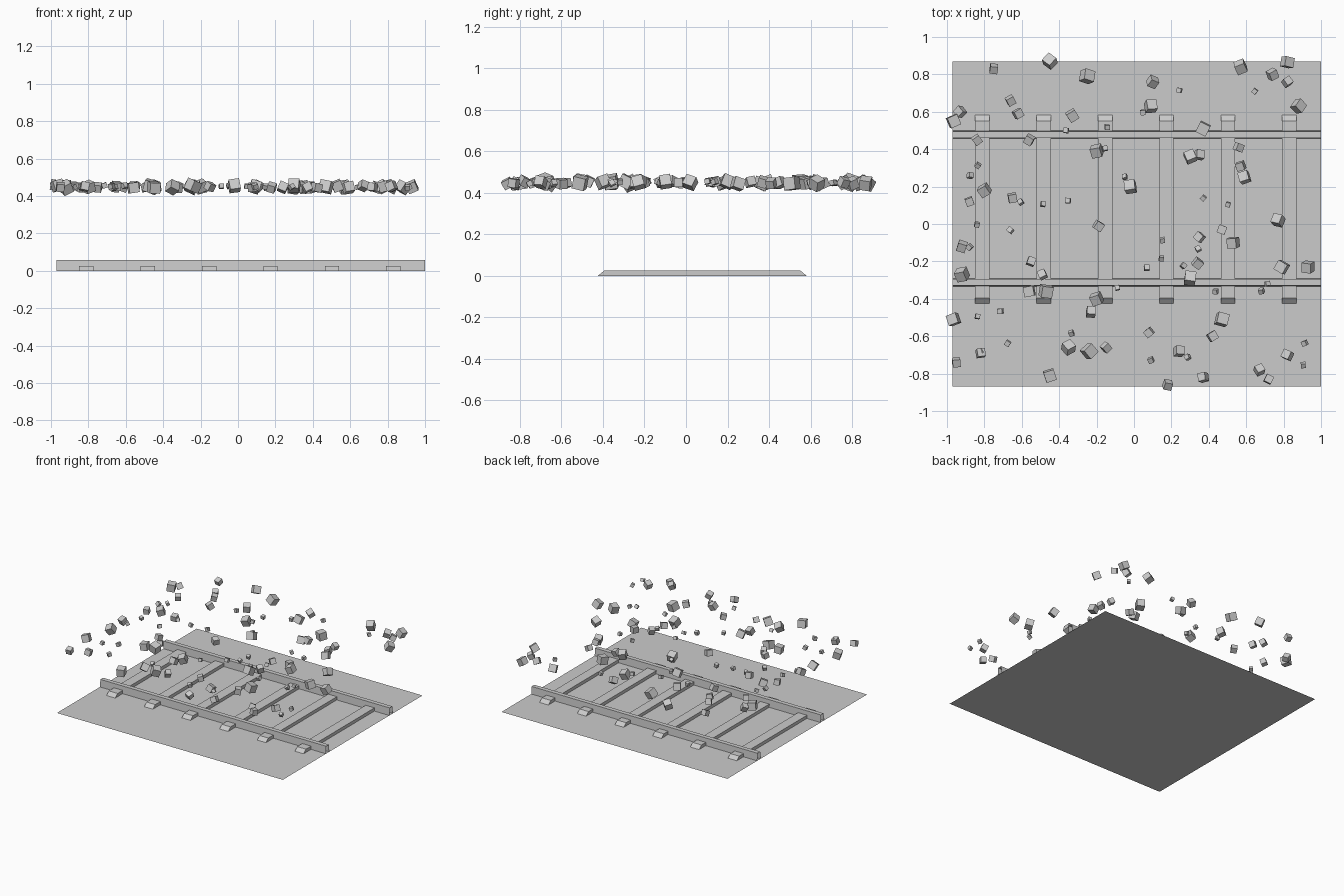
import bpy, bmesh, random
from mathutils import Matrix, Vector, Euler

if "Cube" in bpy.data.objects:
    bpy.data.objects.remove(bpy.data.objects["Cube"])

random.seed(7)
X0, X1 = -0.97, 1.0


def finish(bm, name):
    mesh = bpy.data.meshes.new(name)
    bm.to_mesh(mesh)
    bm.free()
    ob = bpy.data.objects.new(name, mesh)
    bpy.context.collection.objects.link(ob)
    return ob


def extrude_profile(name, points, step, caps):
    """Open profile swept along a vector, with optional end faces."""
    bm = bmesh.new()
    a = [bm.verts.new(p) for p in points]
    b = [bm.verts.new(Vector(p) + Vector(step)) for p in points]
    for i in range(len(points) - 1):
        bm.faces.new((a[i], b[i], b[i + 1], a[i + 1]))
    if caps:
        bm.faces.new(a)
        bm.faces.new(b[::-1])
    return finish(bm, name)


# Flat track bed
extrude_profile("track_bed", [(X0, -0.87, 0), (X0, 0.87, 0)], (X1 - X0, 0, 0), False)

# Two open-ended rails
for name, y in (("rail_front", -0.312), ("rail_back", 0.478)):
    pts = [(X0, y - 0.021, 0), (X0, y - 0.017, 0.058),
           (X0, y + 0.017, 0.058), (X0, y + 0.021, 0)]
    extrude_profile(name, pts, (X1 - X0, 0, 0), False)

# Six sleepers with sloped ends
for i in range(6):
    x = -0.85 + i * 0.3285
    pts = [(x, -0.425, 0), (x, -0.395, 0.025), (x, 0.552, 0.025), (x, 0.582, 0)]
    extrude_profile(f"sleeper_{i + 1}", pts, (0.077, 0, 0), True)

# Floating stones: tumbled cubes in a thin layer
large = [(.57, .84), (.82, .865), (-.45, .87), (-.25, .79), (.09, .63), (.88, .63),
         (-.33, .58), (-.965, .55), (.37, .51), (-.20, .39), (.30, .36), (.59, .25),
         (-.02, .20), (-.80, .18), (.77, .02), (.53, -.10), (-.92, -.27), (.30, -.29),
         (.79, -.23), (-.47, -.36), (-.20, -.40), (-.56, -.36), (.47, -.51),
         (-.35, -.66), (-.24, -.68), (-.45, -.81), (.93, -.23), (-.965, -.51)]
medium = [(-.75, .83), (.74, .80), (.82, .76), (.10, .76), (-.66, .66), (-.62, .59),
          (-.93, .60), (-.56, .45), (.56, .41), (.35, .37), (-.88, .12), (-.65, .14),
          (-.19, -.01), (.47, -.03), (-.92, -.12), (-.55, -.20), (-.49, -.27),
          (.34, -.21), (.35, -.07), (-.23, -.47), (-.95, -.74), (-.82, -.69),
          (-.15, -.66), (.18, -.86), (.37, -.82), (.24, -.68), (.42, -.60),
          (.82, -.70), (.67, -.78), (.72, -.83), (.08, -.58), (.57, .31), (-.84, .45)]
small = [(random.uniform(-0.95, 0.95), random.uniform(-0.83, 0.8)) for _ in range(36)]

bm = bmesh.new()
for spots, size in ((large, 0.056), (medium, 0.044), (small, 0.026)):
    for x, y in spots:
        turn = Euler([random.uniform(-0.5, 0.5), random.uniform(-0.5, 0.5),
                      random.uniform(0, 6.28)]).to_matrix().to_4x4()
        place = Matrix.Translation((x, y, 0.45 + random.uniform(-0.006, 0.006)))
        bmesh.ops.create_cube(bm, size=size * random.uniform(0.92, 1.08),
                              matrix=place @ turn)
finish(bm, "floating_stones")
